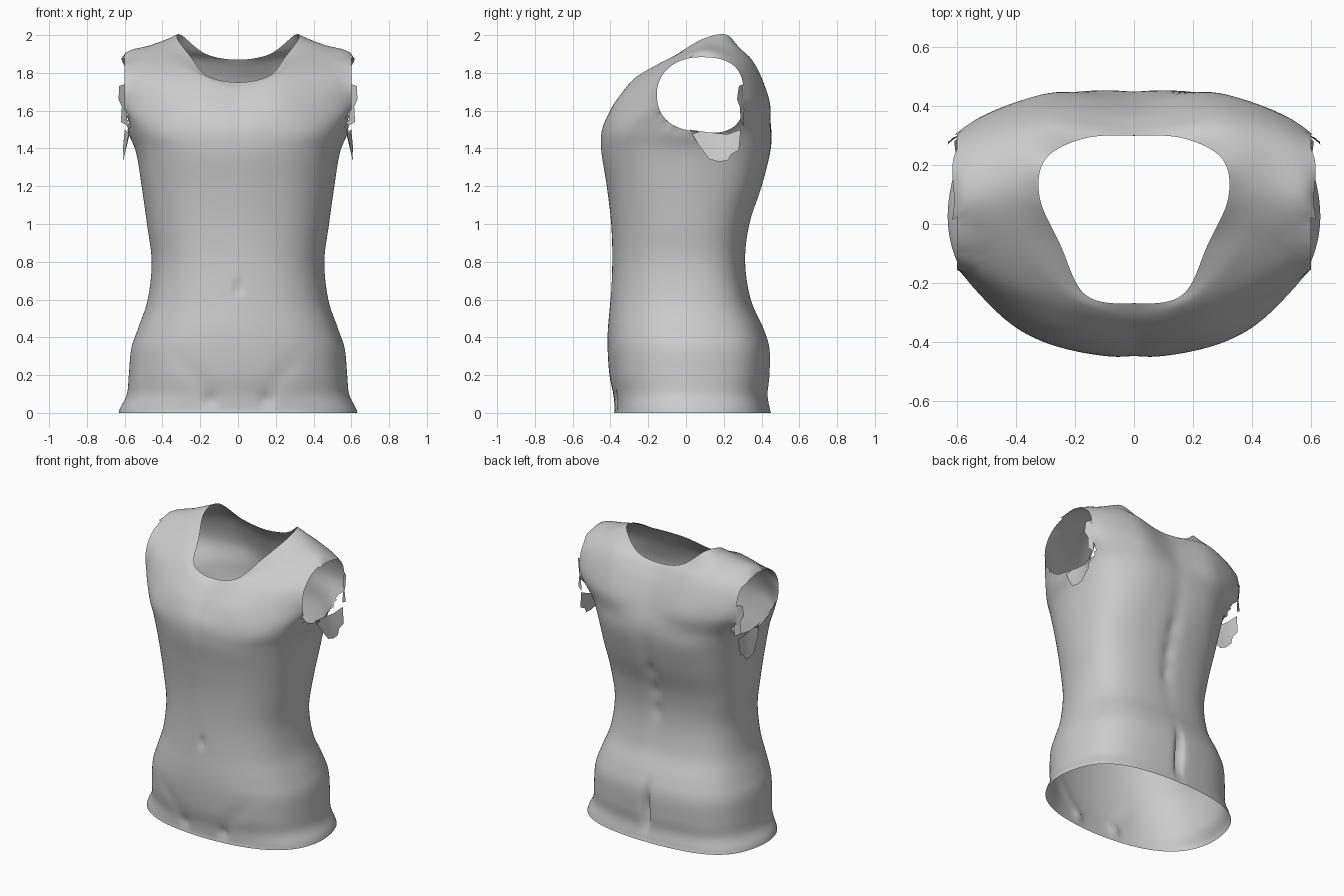
import bpy, bmesh, math
from mathutils import Vector

if "Cube" in bpy.data.objects:
    bpy.data.objects.remove(bpy.data.objects["Cube"])

SEG, ROW = 12, 6   # subdivisions between control points, around and upward

mat = bpy.data.materials.new("light grey")
mat.diffuse_color = (0.6, 0.6, 0.6, 1)
mat.use_nodes = True
mat.node_tree.nodes["Principled BSDF"].inputs["Base Color"].default_value = mat.diffuse_color

# body sections: height, half width, front y, back y
BODY = [(0, .632, -.38, .45), (.03, .622, -.378, .443), (.10, .588, -.385, .433),
        (.20, .578, -.405, .443), (.34, .565, -.415, .443), (.45, .528, -.413, .41),
        (.60, .478, -.40, .345), (.80, .457, -.39, .317), (1.0, .482, -.396, .34),
        (1.2, .51, -.42, .405), (1.38, .54, -.45, .447), (1.5, .585, -.447, .452)]
# shoulder sections, front centre to back centre, ending at the neck rim
TOP = [[(0, -.40, 1.60), (.28, -.36, 1.63), (.585, -.165, 1.64), (.615, .08, 1.70),
        (.60, .305, 1.66), (.31, .435, 1.63), (0, .42, 1.63)],
       [(0, -.345, 1.68), (.25, -.295, 1.735), (.585, -.11, 1.795), (.61, .08, 1.89),
        (.585, .27, 1.83), (.31, .395, 1.78), (0, .375, 1.75)],
       [(0, -.31, 1.72), (.205, -.255, 1.785), (.39, -.07, 1.88), (.46, .10, 1.945),
        (.43, .25, 1.925), (.28, .34, 1.88), (0, .335, 1.82)],
       [(0, -.27, 1.75), (.165, -.24, 1.785), (.25, -.07, 1.885), (.32, .09, 1.98),
        (.30, .22, 2.0), (.17, .29, 1.90), (0, .30, 1.87)]]


def catmull(a, b, c, d, t):
    return 0.5 * (2 * b + (c - a) * t + (2 * a - 5 * b + 4 * c - d) * t * t
                  + (3 * b - a - 3 * c + d) * t ** 3)


def body_half(z, w, yf, yb):
    pts = []
    for k in range(7):
        s, c = math.sin(k * math.pi / 6), math.cos(k * math.pi / 6)
        e = .87 if c > 0 else .78
        y = (yf - .02) * abs(c) ** e if c > 0 else (yb - .02) * abs(c) ** e
        pts.append((w * max(s, 0) ** e if 0 < k < 6 else 0, y + .02, z))
    return pts


def full_ring(half):
    p = [Vector(v) for v in half]
    p += [Vector((-v.x, v.y, v.z)) for v in p[5:0:-1]]
    n = len(p)
    return [catmull(p[i - 1], p[i], p[(i + 1) % n], p[(i + 2) % n], j / SEG)
            for i in range(n) for j in range(SEG)]


def bump(v, x, z, sx, sz):
    return math.exp(-((abs(v.x) - x) / sx) ** 2 - ((v.z - z) / sz) ** 2)


def sculpt(v):
    """Navel, groin folds, chest line, spine hollows and seat crease."""
    if v.y < -.1:
        v.y += .025 * bump(v, 0, .66, .015, .03) + .006 * bump(v, 0, 1.5, .04, .2)
        v.y += .02 * bump(v, .15, .07, .025, .04)
        v.y += .007 * bump(v, .16 + .7 * (v.z - .1), .2, .06, .1)
    elif v.y > .1:
        v.y -= .06 * bump(v, 0, .22, .02, .13) + .014 * bump(v, 0, 1.1, .06, .38)
        for z in (.85, 1.0, 1.16):
            v.y -= .012 * bump(v, 0, z, .03, .04)
        v.y += .012 * bump(v, .25, 1.45, .14, .2)


# armhole outline in the side plane: >1 means outside
def arm_radius(y, z):
    dy, dz = y - .075, z - 1.685
    if dz < 0:
        dz += .1 * dy
    e = 2.1 if dy < 0 < dz else 2.7
    return (abs(dy / .23) ** e + abs(dz / .198) ** e) ** (1 / e)


def finish(bm, name):
    me = bpy.data.meshes.new(name)
    bm.to_mesh(me)
    bm.free()
    me.materials.append(mat)
    for p in me.polygons:
        p.use_smooth = True
    ob = bpy.data.objects.new(name, me)
    bpy.context.collection.objects.link(ob)
    return ob


# torso shell, lofted from hem to neck rim
keys = [full_ring(body_half(*b)) for b in BODY] + [full_ring(h) for h in TOP]
K = len(keys)
rings = []
for i in range(K - 1):
    a, b, c, d = (keys[min(max(i + o, 0), K - 1)] for o in (-1, 0, 1, 2))
    for j in range(ROW):
        rings.append([catmull(*q, j / ROW) for q in zip(a, b, c, d)])
rings.append(keys[-1])
bm = bmesh.new()
grid = []
for ring in rings:
    for v in ring:
        sculpt(v)
    grid.append([bm.verts.new(v) for v in ring])
n = len(grid[0])
for lo, hi in zip(grid, grid[1:]):
    for i in range(n):
        bm.faces.new((lo[i], lo[(i + 1) % n], hi[(i + 1) % n], hi[i]))

# armholes: remove the side faces and pull the rim onto the outline
gone = [f for f in bm.faces if abs(f.calc_center_median().x) > .555
        and arm_radius(*f.calc_center_median().yz) < 1]
bmesh.ops.delete(bm, geom=gone, context='FACES')
bmesh.ops.delete(bm, geom=[v for v in bm.verts if not v.link_faces], context='VERTS')
for v in bm.verts:
    if v.is_boundary and abs(v.co.x) > .42 and v.co.z > 1.3:
        r = arm_radius(v.co.y, v.co.z)
        v.co.y = .075 + (v.co.y - .075) / r
        v.co.z = 1.685 + (v.co.z - 1.685) / r
        if v.co.z > 1.6:
            v.co.x = math.copysign(max(abs(v.co.x), .6), v.co.x)
finish(bm, "torso_shell")

# torn cloth hanging below and behind each armhole
FLAPS = {
    "under_arm_flap": [(.575, .02, 1.50), (.59, .06, 1.43), (.605, .12, 1.345), (.61, .17, 1.33),
                       (.61, .22, 1.335), (.605, .24, 1.37), (.61, .28, 1.39),
                       (.60, .29, 1.50), (.575, .22, 1.475), (.572, .12, 1.485)],
    "rear_arm_flap": [(.585, .305, 1.52), (.62, .29, 1.54), (.615, .285, 1.62), (.632, .27, 1.66),
                      (.63, .28, 1.73), (.60, .30, 1.74), (.59, .31, 1.63)]}
for name, pts in FLAPS.items():
    for side, s in (("right", 1), ("left", -1)):
        bm = bmesh.new()
        vs = [bm.verts.new((s * x, y, z)) for x, y, z in pts]
        f = bm.faces.new(vs if s > 0 else vs[::-1])
        bmesh.ops.triangulate(bm, faces=[f])
        finish(bm, side + "_" + name)
